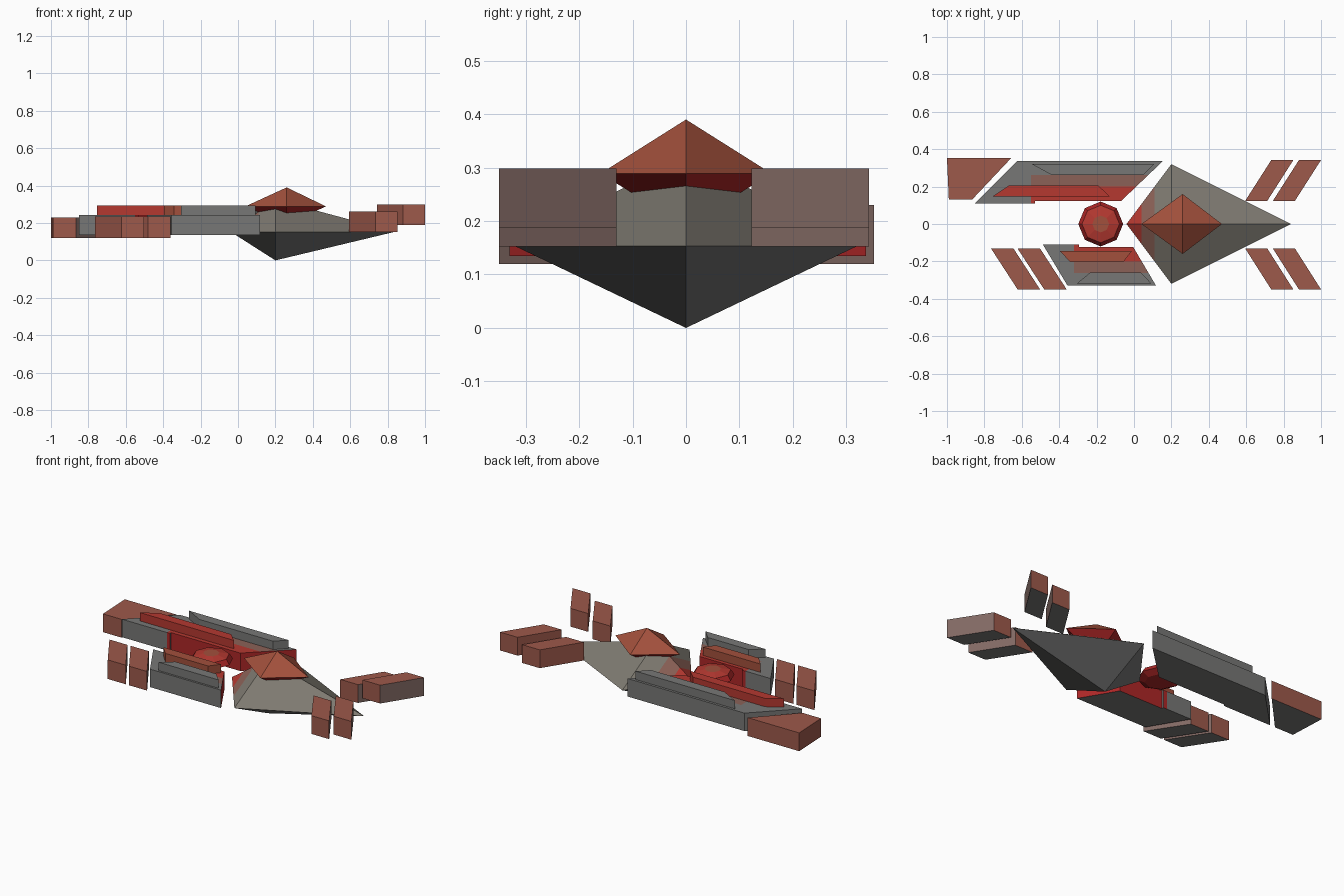
import bpy, bmesh, math

if "Cube" in bpy.data.objects:
    bpy.data.objects.remove(bpy.data.objects["Cube"])


def material(name, rgb):
    m = bpy.data.materials.new(name)
    m.diffuse_color = (*rgb, 1)
    m.use_nodes = True
    m.node_tree.nodes["Principled BSDF"].inputs["Base Color"].default_value = m.diffuse_color
    return m


GREY = material("grey", (0.185, 0.185, 0.18))
WARM = material("warm_grey", (0.21, 0.195, 0.165))
DUSTY = material("dusty_grey", (0.22, 0.14, 0.125))
RED = material("red", (0.46, 0.04, 0.03))
DEEP = material("deep_red", (0.42, 0.02, 0.02))
RUST = material("rust", (0.36, 0.08, 0.045))
FADED = material("faded_red", (0.34, 0.10, 0.07))
BROWN = material("brown", (0.26, 0.12, 0.095))


def finish(name, bm, mat):
    bmesh.ops.recalc_face_normals(bm, faces=bm.faces[:])
    me = bpy.data.meshes.new(name)
    bm.to_mesh(me)
    bm.free()
    ob = bpy.data.objects.new(name, me)
    bpy.context.collection.objects.link(ob)
    me.materials.append(mat)
    return ob


def paint(ob, mat, test, cut=None):
    """Optionally split the faces along a plane, then colour those passing the test."""
    me = ob.data
    me.materials.append(mat)
    bm = bmesh.new()
    bm.from_mesh(me)
    if cut:
        bmesh.ops.bisect_plane(bm, geom=bm.verts[:] + bm.edges[:] + bm.faces[:],
                               plane_co=cut[0], plane_no=cut[1])
    bm.normal_update()
    for f in bm.faces:
        if test(f.calc_center_median(), f.normal):
            f.material_index = len(me.materials) - 1
    bm.to_mesh(me)
    bm.free()


def prism(name, outline, z0, z1, mat=GREY):
    """Extrude a plan outline upwards."""
    bm = bmesh.new()
    face = bm.faces.new([bm.verts.new((x, y, z0)) for x, y in outline])
    for v in bmesh.ops.extrude_face_region(bm, geom=[face])["geom"]:
        if isinstance(v, bmesh.types.BMVert):
            v.co.z = z1
    return finish(name, bm, mat)


def bipyramid(name, x_back, x_front, x_mid, half_width, z_mid, z_top, z_bottom, mat):
    """Diamond plan with a point above and below."""
    bm = bmesh.new()
    ring = [bm.verts.new((x, y, z_mid)) for x, y in
            ((x_back, 0), (x_mid, -half_width), (x_front, 0), (x_mid, half_width))]
    for z in (z_top, z_bottom):
        tip = bm.verts.new((x_mid, 0, z))
        for i in range(4):
            bm.faces.new((ring[i], ring[(i + 1) % 4], tip))
    return finish(name, bm, mat)


def lathe(name, profile, centre_x, sides, mat):
    """Stack of polygon rings, capped at both ends."""
    bm = bmesh.new()
    rings = []
    for r, z in profile:
        rings.append([bm.verts.new((centre_x + r * math.sin(2 * math.pi * i / sides),
                                    r * math.cos(2 * math.pi * i / sides), z))
                      for i in range(sides)])
    for a, b in zip(rings, rings[1:]):
        for i in range(sides):
            j = (i + 1) % sides
            bm.faces.new((a[i], a[j], b[j], b[i]))
    bm.faces.new(rings[0])
    bm.faces.new(rings[-1])
    return finish(name, bm, mat)


def slanted(x0, x1, y_in, x2, x3, y_out):
    """Quad outline: inner edge x0..x1, outer edge x2..x3."""
    return [(x0, y_in), (x1, y_in), (x3, y_out), (x2, y_out)]


def fin(name, outline, z0, z1):
    """Red block with greyer ends and a grey underside."""
    ob = prism(name, outline, z0, z1, FADED)
    paint(ob, DUSTY, lambda c, n: n.x > 0.5)
    paint(ob, GREY, lambda c, n: n.z < -0.5)
    return ob


# Hull, reddened towards the tail, and canopy
hull = bipyramid("hull", -0.04, 0.84, 0.2, 0.32, 0.153, 0.325, 0.0, WARM)
paint(hull, GREY, lambda c, n: n.z < 0)
paint(hull, BROWN, lambda c, n: c.x < 0.11 and n.z > 0, ((0.11, 0, 0), (1, 0, 0)))
paint(hull, RED, lambda c, n: c.x < 0.04 and n.z > 0, ((0.04, 0, 0), (1, 0, 0)))
canopy = bipyramid("canopy", 0.04, 0.47, 0.26, 0.16, 0.289, 0.39, 0.19, RUST)
paint(canopy, DEEP, lambda c, n: n.z < 0)

# Paired nose fins on each side, the outer pair set higher
for side, y_in, y_out in (("left", 0.123, 0.342), ("right", -0.13, -0.35)):
    for i in range(2):
        dx, dz = 0.148 * i, 0.036 * i
        fin(f"nose_fin_{side}_{i + 1}",
            slanted(0.594 + dx, 0.712 + dx, y_in, 0.734 + dx, 0.852 + dx, y_out),
            0.152 + dz, 0.262 + dz)

# Tail fins on the near side, tail block on the far side
for i in range(2):
    dx = 0.142 * i
    fin(f"tail_fin_{i + 1}",
        slanted(-0.765 + dx, -0.645 + dx, -0.13, -0.622 + dx, -0.502 + dx, -0.35),
        0.12, 0.235)
fin("tail_block", slanted(-0.99, -0.866, 0.13, -1.0, -0.657, 0.352), 0.12, 0.23)

# Side panels, each stepped along its inner edge
near = prism("near_panel", [(-0.487, -0.11), (-0.295, -0.11), (-0.295, -0.122),
                            (-0.005, -0.122), (0.118, -0.33), (-0.355, -0.33)], 0.135, 0.243)
far = prism("far_panel", [(-0.85, 0.11), (-0.53, 0.11), (-0.53, 0.122), (-0.07, 0.122),
                          (0.155, 0.337), (-0.625, 0.337)], 0.135, 0.243)

# Red glow on the panels around the core
for ob, s, x_tail in ((near, 1, -0.32), (far, -1, -0.55)):
    paint(ob, BROWN, lambda c, n: abs(c.y) < 0.262 and c.x > x_tail and n.z > 0.5,
          ((0, -0.262 * s, 0), (0, 1, 0)))
    paint(ob, RED, lambda c, n: abs(c.y) < 0.2 and x_tail < c.x and n.z > -0.5 and abs(n.x) < 0.5,
          ((0, -0.2 * s, 0), (0, 1, 0)))
    paint(ob, DEEP, lambda c, n: c.x > x_tail and n.y * s > 0.5,
          ((x_tail, 0, 0), (1, 0, 0)))
    paint(ob, GREY, lambda c, n: c.x < x_tail and n.z > 0.5)

# Raised ridges on the panels
prism("near_outer_ridge", slanted(-0.235, 0.037, -0.26, -0.305, 0.093, -0.318), 0.24, 0.293)
prism("near_inner_ridge", slanted(-0.396, -0.011, -0.144, -0.342, -0.057, -0.203),
      0.24, 0.293, RUST)
prism("far_outer_ridge", slanted(-0.44, 0.05, 0.262, -0.55, 0.11, 0.322), 0.24, 0.293)
prism("far_inner_ridge", slanted(-0.755, -0.13, 0.148, -0.67, -0.19, 0.205), 0.24, 0.293, RED)

# Faceted power core between the panels
core = lathe("core", [(0.08, 0.2), (0.12, 0.22), (0.1, 0.25), (0.045, 0.262)], -0.178, 8, DEEP)
paint(core, RED, lambda c, n: n.z > 0.8)
paint(core, RUST, lambda c, n: n.z > 0.99)
